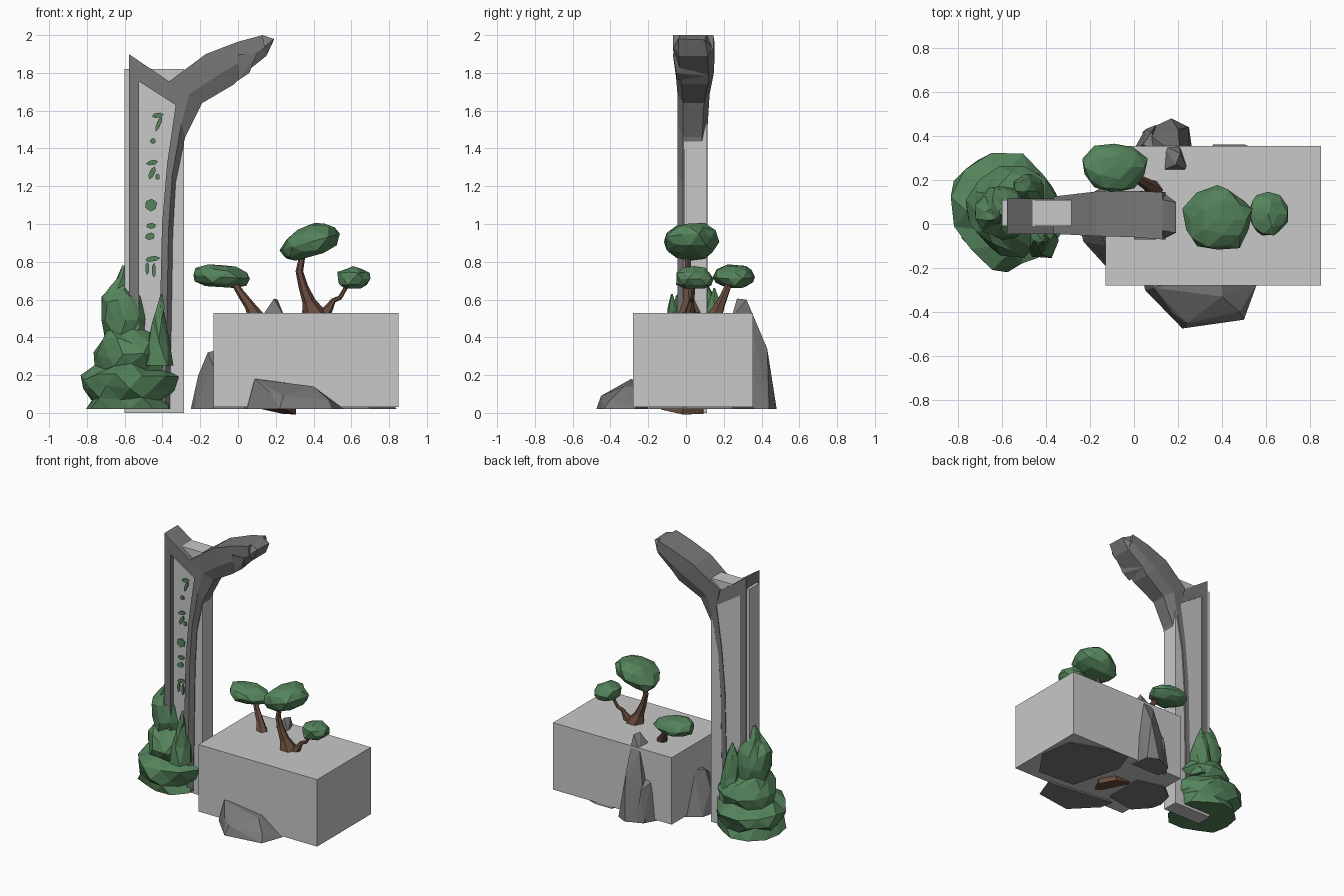
import bpy, bmesh, math, random
from mathutils import Vector

random.seed(4)


def mat(name, rgb):
    m = bpy.data.materials.new(name)
    m.diffuse_color = (*rgb, 1)
    return m


PALE = mat("pale stone", (0.58, 0.58, 0.58))
ROCK = mat("grey rock", (0.19, 0.19, 0.19))
LEAF = mat("leaf green", (0.09, 0.23, 0.105))
BARK = mat("bark brown", (0.135, 0.07, 0.045))


def finish(name, bm, m):
    bmesh.ops.recalc_face_normals(bm, faces=bm.faces)
    me = bpy.data.meshes.new(name)
    bm.to_mesh(me)
    bm.free()
    me.materials.append(m)
    ob = bpy.data.objects.new(name, me)
    bpy.context.collection.objects.link(ob)
    return ob


def box(name, lo, hi, m):
    bm = bmesh.new()
    bmesh.ops.create_cube(bm, size=1)
    for v in bm.verts:
        v.co = [lo[i] + (v.co[i] + 0.5) * (hi[i] - lo[i]) for i in range(3)]
    finish(name, bm, m)


def loft(name, rings, m):
    """Skin equal-length rings of points and cap both ends."""
    bm = bmesh.new()
    rs = [[bm.verts.new(p) for p in r] for r in rings]
    n = len(rs[0])
    for a, b in zip(rs, rs[1:]):
        for i in range(n):
            bm.faces.new((a[i], a[(i + 1) % n], b[(i + 1) % n], b[i]))
    bm.faces.new(rs[0])
    bm.faces.new(rs[-1])
    return finish(name, bm, m)


def hull(name, pts, m):
    bm = bmesh.new()
    vs = [bm.verts.new(p) for p in pts]
    res = bmesh.ops.convex_hull(bm, input=vs)
    bmesh.ops.delete(bm, geom=[v for v in bm.verts if not v.link_faces], context='VERTS')
    finish(name, bm, m)


def limb(name, pts, sides=6):
    """Tapered tube through (x, y, z, radius) points."""
    ps = [Vector(p[:3]) for p in pts]
    rings = []
    for i, p in enumerate(ps):
        d = (ps[min(i + 1, len(ps) - 1)] - ps[max(i - 1, 0)]).normalized()
        u = d.cross(Vector((0, 1, 0))).normalized()
        w = d.cross(u)
        rings.append([p + pts[i][3] * (u * math.cos(t) + w * math.sin(t))
                      for t in (k * math.tau / sides for k in range(sides))])
    loft(name, rings, BARK)


def canopy(name, c, size, tilt):
    """Faceted foliage clump, flatter underneath."""
    bm = bmesh.new()
    bmesh.ops.create_icosphere(bm, subdivisions=2, radius=1)
    for v in bm.verts:
        v.co *= random.uniform(0.86, 1.04)
        x, y, z = v.co
        z = max(z, -0.75)
        v.co = (c[0] + x * size[0], c[1] + y * size[1], c[2] + z * size[2] + tilt * x)
    bmesh.ops.dissolve_limit(bm, angle_limit=math.radians(14), verts=bm.verts, edges=bm.edges)
    finish(name, bm, LEAF)


# Stone blocks
box("planter_block", (-0.13, -0.28, 0.03), (0.85, 0.355, 0.53), PALE)
box("pillar_panel", (-0.60, -0.01, 0), (-0.285, 0.11, 1.82), PALE)


# Carved frame: pairs of inner/outer (x, z) with a front and back y
def section(l, r, y0, y1, c=0.03):
    mx, mz = l[0] + (r[0] - l[0]) * 0.6, l[1] + (r[1] - l[1]) * 0.6
    return [(l[0], y0, l[1]), (mx, y0, mz), (r[0], y0 + c, r[1]),
            (r[0], y1 - c, r[1]), (mx, y1, mz), (l[0], y1, l[1])]


loft("frame_left_leg", [section(*s, -0.045, 0.115, 0) for s in [
    ((-0.525, 0.02), (-0.578, 0.02)), ((-0.525, 1.755), (-0.578, 1.9)),
    ((-0.33, 1.63), (-0.365, 1.755))]], ROCK)
loft("frame_right_leg_and_branch", [section(*s) for s in [
    ((-0.425, 0.02), (-0.36, 0.02), -0.045, 0.115),
    ((-0.402, 1.0), (-0.345, 0.95), -0.045, 0.115),
    ((-0.375, 1.32), (-0.33, 1.22), -0.045, 0.115),
    ((-0.33, 1.63), (-0.28, 1.46), -0.045, 0.115),
    ((-0.365, 1.755), (-0.19, 1.64), -0.045, 0.125),
    ((-0.17, 1.90), (-0.02, 1.74), -0.055, 0.148),
    ((0.0, 1.965), (0.025, 1.79), -0.06, 0.15),
    ((0.13, 2.0), (0.15, 1.89), -0.07, 0.145)]], ROCK)
hull("branch_tip", [(0.13, -0.03, 2.0), (0.13, 0.11, 2.0), (0.19, -0.04, 1.98), (0.19, 0.1, 1.975),
                    (0.13, -0.07, 1.93), (0.13, 0.145, 1.93), (0.15, -0.04, 1.89), (0.15, 0.115, 1.89),
                    (0.0, -0.04, 1.95), (0.0, 0.12, 1.95), (0.02, 0.04, 1.80)], ROCK)
hull("branch_knot", [(0.0, -0.05, 1.76), (0.02, 0.12, 1.785), (0.06, -0.05, 1.80), (0.04, 0.04, 1.79),
                     (0.0, -0.07, 1.9), (0.1, -0.07, 1.9), (0.08, 0.12, 1.9), (0, 0.13, 1.9)], ROCK)

# Thin moss patches on the panel (abstract chips)
for i, (x, z, w, h, lean) in enumerate([
        (-0.425, 1.575, 0.035, 0.015, 0.01), (-0.42, 1.53, 0.013, 0.04, 0.014), (-0.45, 1.44, 0.016, 0.016, 0),
        (-0.455, 1.325, 0.03, 0.015, 0.01), (-0.455, 1.27, 0.016, 0.035, 0.012), (-0.425, 1.25, 0.012, 0.018, 0),
        (-0.46, 1.10, 0.032, 0.034, 0), (-0.46, 0.99, 0.03, 0.016, 0), (-0.465, 0.935, 0.03, 0.02, 0.005),
        (-0.455, 0.815, 0.04, 0.016, 0.012), (-0.48, 0.765, 0.012, 0.035, 0), (-0.445, 0.755, 0.012, 0.04, 0)]):
    ring = [(x + w * math.cos(t) * random.uniform(0.8, 1.1) + lean * math.sin(t),
             z + h * math.sin(t)) for t in (k * math.tau / 6 + 0.4 for k in range(6))]
    loft(f"moss_patch_{i + 1}", [[(px, y, pz) for px, pz in ring] for y in (-0.018, -0.009)], LEAF)


# Tiered bush round the pillar foot: (centre x, radius, z), jagged rings
def bush(name, rows, cy, n, jag):
    rings = []
    for j, (cx, r, z) in enumerate(rows):
        ring = []
        for k in range(n):
            t = (k + 0.5 * (j % 2)) * math.tau / n
            q = r * random.uniform(1 - jag, 1.03)
            lift = random.uniform(-0.02, 0.02) if 0 < j < len(rows) - 1 else 0
            ring.append((cx + q * math.cos(t), cy + q * math.sin(t), z + lift))
        rings.append(ring)
    ob = loft(name, rings, LEAF)
    bm = bmesh.new()
    bm.from_mesh(ob.data)
    bmesh.ops.triangulate(bm, faces=bm.faces)
    bm.to_mesh(ob.data)
    bm.free()


bush("bush", [(-0.57, 0.24, 0.02), (-0.57, 0.235, 0.085), (-0.575, 0.275, 0.13), (-0.575, 0.27, 0.19),
              (-0.565, 0.19, 0.245), (-0.555, 0.215, 0.31), (-0.56, 0.18, 0.385), (-0.59, 0.125, 0.43),
              (-0.595, 0.13, 0.5), (-0.605, 0.12, 0.60), (-0.605, 0.075, 0.66), (-0.60, 0.055, 0.70),
              (-0.60, 0.015, 0.78)], 0.055, 12, 0.16)
bush("bush_front_sprig", [(-0.42, 0.09, 0.25), (-0.42, 0.065, 0.38), (-0.42, 0.04, 0.48),
                          (-0.41, 0.025, 0.55), (-0.405, 0.005, 0.63)], -0.075, 6, 0.2)
bush("bush_back_sprig", [(-0.48, 0.10, 0.25), (-0.48, 0.075, 0.42), (-0.49, 0.05, 0.55),
                         (-0.49, 0.005, 0.66)], 0.15, 6, 0.2)

# Rocks around and under the block
hull("front_rock", [(0.03, -0.2, 0.02), (0.05, -0.3, 0.02), (0.22, -0.475, 0.02), (0.5, -0.435, 0.02),
                    (0.56, -0.27, 0.02), (0.09, -0.29, 0.18), (0.2, -0.3, 0.165), (0.17, -0.40, 0.11),
                    (0.24, -0.45, 0.09), (0.4, -0.33, 0.14), (0.48, -0.40, 0.07), (0.4, -0.2, 0.14)], ROCK)
hull("left_rock", [(-0.25, 0.0, 0.02), (-0.23, -0.08, 0.02), (-0.13, -0.19, 0.02), (-0.22, 0.12, 0.02),
                   (-0.1, 0.2, 0.02), (0.1, -0.15, 0.02), (0.1, 0.15, 0.02), (-0.21, 0.01, 0.2),
                   (-0.16, 0.0, 0.32), (-0.12, 0.08, 0.33), (-0.13, -0.10, 0.25), (0.0, 0.0, 0.36)], ROCK)
hull("back_rock", [(0.03, 0.3, 0.02), (0.04, 0.42, 0.02), (0.17, 0.48, 0.02), (0.25, 0.44, 0.02),
                   (0.27, 0.3, 0.02), (0.12, 0.24, 0.5), (0.25, 0.24, 0.5), (0.19, 0.27, 0.605),
                   (0.21, 0.32, 0.60), (0.13, 0.36, 0.5), (0.2, 0.43, 0.34), (0.08, 0.4, 0.27)], ROCK)
hull("back_rock_ledge", [(0.0, 0.34, 0.02), (0.05, 0.43, 0.02), (0.1, 0.45, 0.02), (0.1, 0.3, 0.02),
                         (0.04, 0.36, 0.3), (0.08, 0.42, 0.25), (0.1, 0.34, 0.33)], ROCK)
hull("inner_rock", [(0.3, 0.2, 0.02), (0.36, 0.362, 0.02), (0.5, 0.362, 0.02), (0.8, 0.25, 0.02),
                    (0.84, 0.0, 0.02), (0.7, -0.2, 0.02), (0.4, -0.18, 0.02), (0.4, 0.2, 0.3),
                    (0.65, 0.15, 0.28), (0.6, -0.1, 0.3), (0.42, -0.05, 0.3)], ROCK)

# Trees: trunks rising out of the block
limb("main_trunk", [(0.18, -0.02, 0.02, 0.13), (0.22, 0.0, 0.2, 0.09), (0.38, 0.02, 0.42, 0.08),
                    (0.405, 0.02, 0.53, 0.066), (0.375, 0.015, 0.59, 0.035), (0.345, 0.01, 0.67, 0.025),
                    (0.325, 0.01, 0.75, 0.02), (0.34, 0.01, 0.83, 0.016)])
limb("right_branch", [(0.44, 0.02, 0.5, 0.04), (0.485, 0.025, 0.56, 0.022), (0.505, 0.03, 0.595, 0.014),
                      (0.54, 0.035, 0.61, 0.012), (0.575, 0.04, 0.67, 0.01)])
limb("left_trunk", [(0.2, 0.03, 0.3, 0.06), (0.1, 0.15, 0.5, 0.045), (0.06, 0.18, 0.57, 0.027),
                    (0.01, 0.21, 0.64, 0.02), (-0.02, 0.23, 0.69, 0.017)])
canopy("left_canopy", (-0.09, 0.26, 0.72), (0.155, 0.118, 0.072), -0.01)
canopy("main_canopy", (0.38, 0.02, 0.905), (0.165, 0.155, 0.105), 0.045)
canopy("right_canopy", (0.61, 0.045, 0.71), (0.095, 0.11, 0.068), 0.0)
